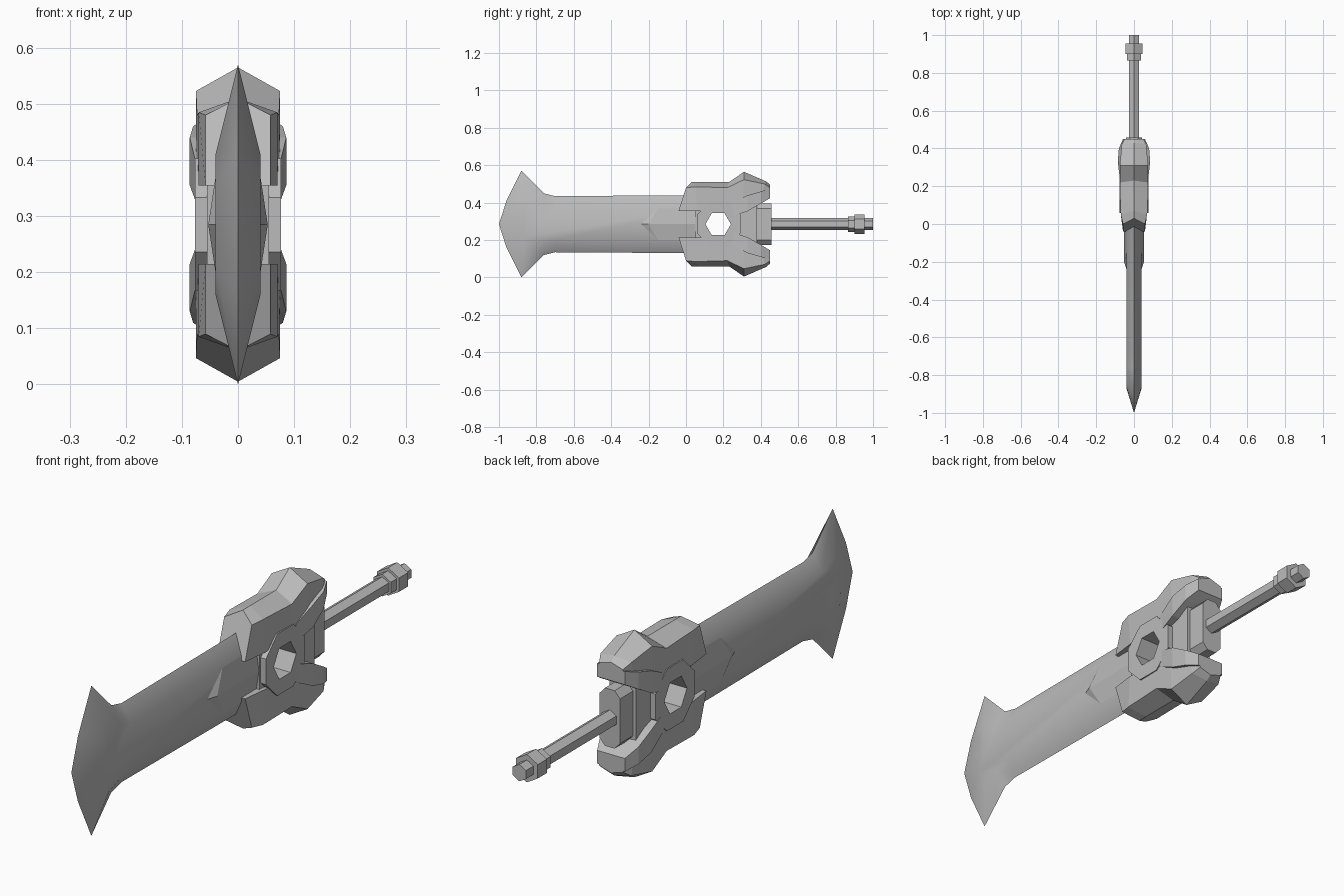
import bpy, bmesh, math
from mathutils import Vector

cube = bpy.data.objects.get("Cube")
if cube:
    bpy.data.objects.remove(cube, do_unlink=True)

MID = 0.285  # height of the long axis

steel = bpy.data.materials.new("grey steel")
steel.use_nodes = True
steel.diffuse_color = (0.5, 0.5, 0.5, 1)
steel.node_tree.nodes["Principled BSDF"].inputs["Base Color"].default_value = (0.5, 0.5, 0.5, 1)


def make(name, verts, faces, smooth=None):
    """Mesh object; heights are measured from the long axis."""
    bm = bmesh.new()
    vs = [bm.verts.new((x, y, z + MID)) for x, y, z in verts]
    for f in faces:
        bm.faces.new([vs[i] for i in f])
    bmesh.ops.recalc_face_normals(bm, faces=bm.faces)
    mesh = bpy.data.meshes.new(name)
    bm.to_mesh(mesh)
    bm.free()
    ob = bpy.data.objects.new(name, mesh)
    bpy.context.collection.objects.link(ob)
    mesh.materials.append(steel)
    if smooth:
        bpy.ops.object.select_all(action='DESELECT')
        ob.select_set(True)
        bpy.context.view_layer.objects.active = ob
        bpy.ops.object.shade_smooth_by_angle(angle=math.radians(smooth))
    return ob


def loft(name, sections, smooth=None):
    """Closed skin through sections with equal point counts."""
    n = len(sections[0])
    faces = [tuple(range(n)), tuple(range(len(sections) * n - n, len(sections) * n))]
    for s in range(len(sections) - 1):
        for i in range(n):
            j = (i + 1) % n
            faces.append((s * n + i, s * n + j, s * n + n + j, s * n + n + i))
    return make(name, [p for sec in sections for p in sec], faces, smooth)


def side_prism(name, outline, half):
    return loft(name, [[(x, y, z) for y, z in outline] for x in (-half, half)])


def ngon(cy, radius, sides, turn=0):
    step = math.tau / sides
    return [(cy + radius * math.cos(step * (i + turn)),
             radius * math.sin(step * (i + turn))) for i in range(sides)]


# Blade: sharp outline bevelled up to flat cheeks
edge = [(-1, 0), (-.96, .125), (-.88, .285), (-.76, .165), (-.70, .15), (.06, .155)]
cheek = [(-.87, 0), (-.865, .07), (-.83, .125), (-.76, .1), (-.70, .085), (.06, .085)]


def full_loop(half):
    return half + [(y, -z) for y, z in reversed(half[1:])]


rim, flat = full_loop(edge), full_loop(cheek)
n = len(rim)
verts = [(0, y, z) for y, z in rim]
verts += [(.04, y, z) for y, z in flat] + [(-.04, y, z) for y, z in flat]
faces = [tuple(range(n, 2 * n)), tuple(range(2 * n, 3 * n))]
back = n // 2
for base in (n, 2 * n):
    for i in range(n):
        j = (i + 1) % n
        if i != back:
            faces.append((i, j, base + j, base + i))
faces.append((back, n + back, n + back + 1, back + 1, 2 * n + back + 1, 2 * n + back))
make("blade", verts, faces, smooth=40)

# Low ridged wedge on each cheek, pointing towards the blade head
for side, tag in ((1, "left"), (-1, "right")):
    make("blade_wedge_" + tag,
         [(side * x, y, z) for x, y, z in (
             (.04, -.24, 0), (.053, -.2, 0), (.04, -.15, .085), (.04, -.15, -.085),
             (.053, .07, 0), (.04, .07, .085), (.04, .07, -.085))],
         [(0, 1, 2), (0, 3, 1), (1, 4, 5, 2), (1, 3, 6, 4),
          (4, 6, 5), (0, 2, 5, 6, 3)])

# Guard halves: ridge, shoulder and lower edge at each station
stations = [
    ((.03, .225), (0, .195), (-.04, .07), .058),
    ((.07, .225), (.05, .2), (.06, .07), .07),
    ((.23, .225), (.22, .195), (.22, .08), .073),
    ((.31, .28), (.31, .238), (.30, .06), .075),
    ((.43, .228), (.42, .215), (.40, .11), .065),
    ((.45, .21), (.45, .195), (.45, .14), .05),
]
for up, tag in ((1, "upper"), (-1, "lower")):
    loft("guard_" + tag, [
        [(0, r[0], up * r[1]), (w, s[0], up * s[1]), (w, l[0], up * l[1]),
         (-w, l[0], up * l[1]), (-w, s[0], up * s[1])]
        for r, s, l, w in stations])
    # Bulging arms that run from the ring to the rear corners
    for side, hand in ((1, "left"), (-1, "right")):
        loft("guard_arm_%s_%s" % (tag, hand), [
            [(side * .04, y, up * lo), (side * x, y, up * lo),
             (side * x, y, up * hi), (side * .04, y, up * hi)]
            for y, lo, hi, x in ((.24, .04, .11, .075), (.33, .07, .155, .086),
                                 (.40, .11, .175, .08), (.45, .14, .19, .058))])

# Core and octagonal ring, pierced by a hexagonal hole
core = side_prism("guard_core", [(.05, .1), (.08, .12), (.26, .12), (.38, .11),
                                 (.38, -.11), (.26, -.12), (.08, -.12), (.05, -.1)], .055)
ring = side_prism("guard_ring", ngon(.175, .127, 8, .5), .077)
cutter = side_prism("hole_cutter", ngon(.172, .068, 6), .2)
for ob in (core, ring):
    mod = ob.modifiers.new("hole", 'BOOLEAN')
    mod.object = cutter
    mod.solver = 'EXACT'
    bpy.context.view_layer.objects.active = ob
    bpy.ops.object.modifier_apply(modifier=mod.name)
bpy.data.objects.remove(cutter, do_unlink=True)

# Chamfered block at the root of the handle
block = [(.02, .11), (.043, .085), (.043, -.085), (.02, -.11),
         (-.02, -.11), (-.043, -.085), (-.043, .085), (-.02, .11)]
loft("handle_block", [[(x, y, z) for x, z in block] for y in (.36, .457)])


# Hexagonal handle, collars and end cap
def hex_bar(name, y0, y1, radius):
    pts = ngon(0, radius, 6, .5)
    loft(name, [[(x, y, z) for x, z in pts] for y in (y0, y1)])


def turned(name, y0, y1, radius):
    pts = [(z, x) for x, z in ngon(0, radius, 6)]
    loft(name, [[(x, y, z) for x, z in pts] for y in (y0, y1)])


turned("handle", .44, .9, .032)
turned("inner_collar", .865, .91, .042)
turned("outer_collar", .9, .955, .053)
turned("end_cap", .95, 1.0, .032)
